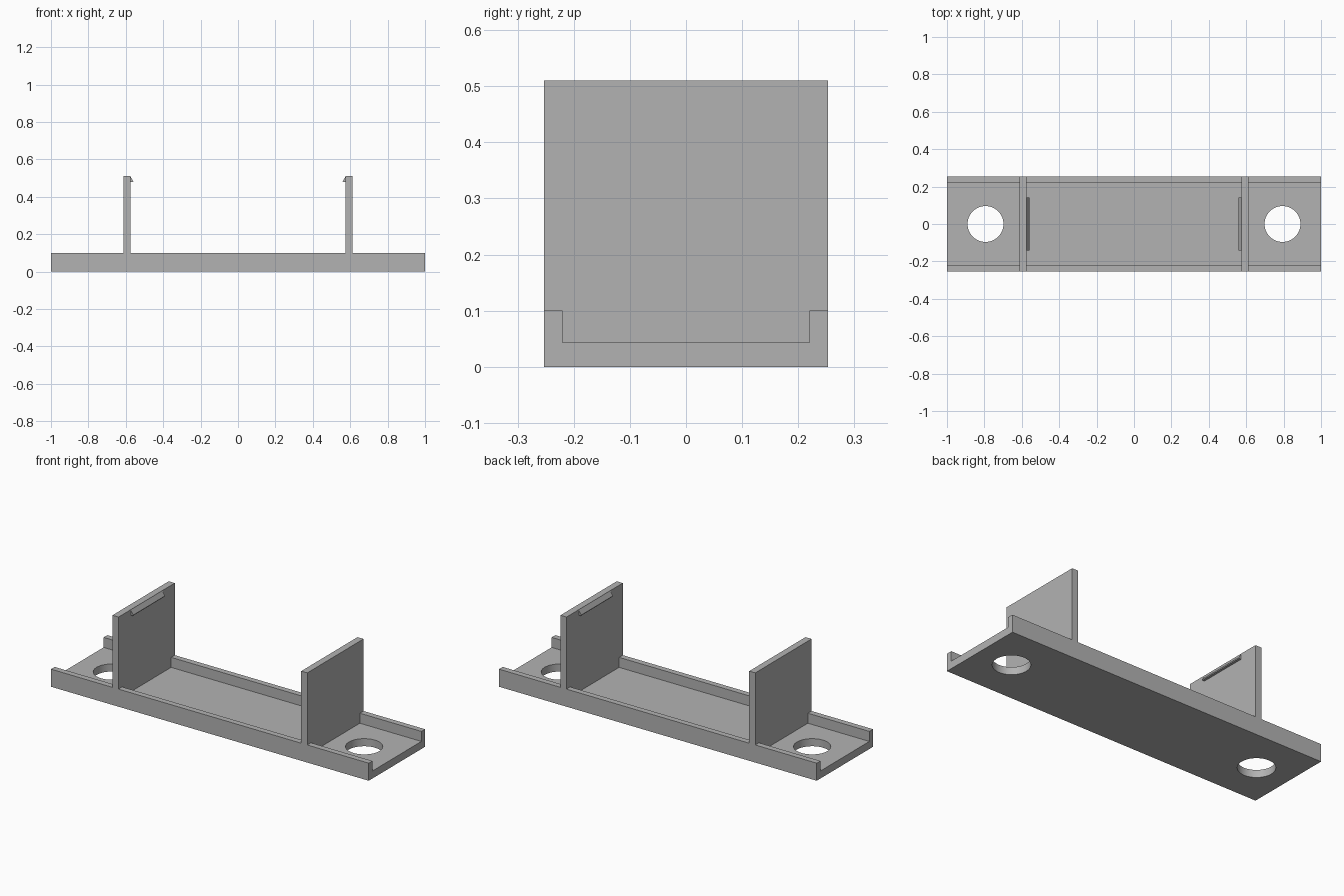
import bpy
import bmesh
from mathutils import Vector

cube = bpy.data.objects.get("Cube")
if cube:
    bpy.data.objects.remove(cube, do_unlink=True)

HALF_W, INNER_W = 0.253, 0.22      # outer and inner half width of the tray
FLOOR, RAIL, TOP = 0.043, 0.10, 0.51

grey = bpy.data.materials.new("plain grey")
grey.use_nodes = True
colour = (0.45, 0.45, 0.45, 1)
grey.diffuse_color = colour
grey.node_tree.nodes["Principled BSDF"].inputs["Base Color"].default_value = colour


def extrude(name, points, offset):
    """Make a solid by sweeping a closed outline along an offset."""
    bm = bmesh.new()
    face = bm.faces.new([bm.verts.new(p) for p in points])
    swept = bmesh.ops.extrude_face_region(bm, geom=[face], use_keep_orig=True)
    moved = [v for v in swept["geom"] if isinstance(v, bmesh.types.BMVert)]
    bmesh.ops.translate(bm, verts=moved, vec=Vector(offset))
    bmesh.ops.recalc_face_normals(bm, faces=bm.faces)
    mesh = bpy.data.meshes.new(name)
    bm.to_mesh(mesh)
    bm.free()
    mesh.materials.append(grey)
    obj = bpy.data.objects.new(name, mesh)
    bpy.context.collection.objects.link(obj)
    return obj


def select(obj):
    bpy.ops.object.select_all(action="DESELECT")
    obj.select_set(True)
    bpy.context.view_layer.objects.active = obj


# Tray: a shallow channel running the full length
half = [(HALF_W, 0), (HALF_W, RAIL), (INNER_W, RAIL), (INNER_W, FLOOR)]
channel = half + [(-y, z) for y, z in reversed(half)]
tray = extrude("tray", [(-1, y, z) for y, z in channel], (2, 0, 0))

# Round mounting holes near both ends
for side in (-1, 1):
    bpy.ops.mesh.primitive_cylinder_add(vertices=64, radius=0.096, depth=0.4,
                                        location=(side * 0.794, 0, 0))
    cutter = bpy.context.object
    cutter.name = "hole_cutter"
    cutter.hide_render = True
    cutter.data.materials.append(grey)
    select(tray)
    cut = tray.modifiers.new("hole", "BOOLEAN")
    cut.operation = "DIFFERENCE"
    cut.solver = "EXACT"
    cut.object = cutter
    bpy.ops.object.modifier_apply(modifier=cut.name)
    bpy.data.objects.remove(cutter, do_unlink=True)
select(tray)
bpy.ops.object.shade_smooth_by_angle(angle=0.5)

# Upright walls seated in the channel, each with a catch on its inner face
half_wall = [(INNER_W, FLOOR), (INNER_W, RAIL), (HALF_W, RAIL), (HALF_W, TOP)]
wall_outline = half_wall + [(-y, z) for y, z in reversed(half_wall)]
catch_outline = [(0.575, 0.508), (0.56, 0.483), (0.562, 0.478), (0.575, 0.478)]
for side, label in ((1, "left"), (-1, "right")):
    extrude(label + "_wall", [(side * 0.575, y, z) for y, z in wall_outline],
            (side * 0.038, 0, 0))
    extrude(label + "_catch", [(side * x, -0.142, z) for x, z in catch_outline],
            (0, 0.284, 0))
